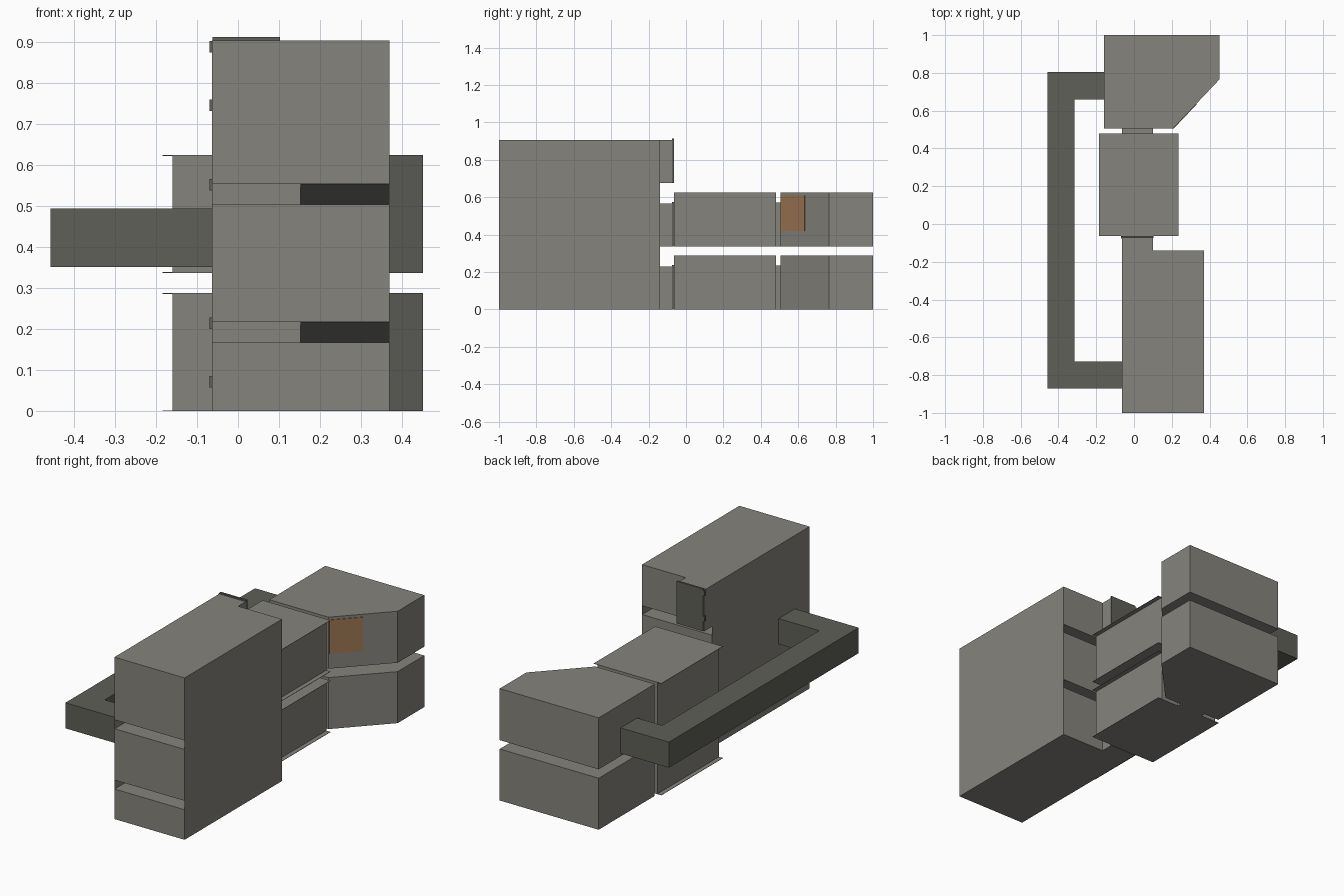
import bpy, bmesh
from mathutils import Vector

if "Cube" in bpy.data.objects:
    bpy.data.objects.remove(bpy.data.objects["Cube"])


def material(name, rgb):
    m = bpy.data.materials.new(name)
    m.diffuse_color = (*rgb, 1)
    m.use_nodes = True
    m.node_tree.nodes["Principled BSDF"].inputs["Base Color"].default_value = m.diffuse_color
    return m


GREY = material("warm_grey", (0.235, 0.23, 0.205))
DARK = material("dark_grey", (0.115, 0.115, 0.098))
RUST = material("rust_brown", (0.34, 0.185, 0.085))


def extrude(name, pts, direction, mat):
    """Solid made by pushing a flat outline along a direction."""
    bm = bmesh.new()
    face = bm.faces.new([bm.verts.new(p) for p in pts])
    res = bmesh.ops.extrude_face_region(bm, geom=[face])
    moved = [g for g in res["geom"] if isinstance(g, bmesh.types.BMVert)]
    bmesh.ops.translate(bm, verts=moved, vec=Vector(direction))
    bmesh.ops.recalc_face_normals(bm, faces=bm.faces)
    me = bpy.data.meshes.new(name)
    bm.to_mesh(me)
    bm.free()
    me.materials.append(mat)
    ob = bpy.data.objects.new(name, me)
    bpy.context.collection.objects.link(ob)
    return ob


def prism(name, outline, z0, z1, mat):
    return extrude(name, [(x, y, z0) for x, y in outline], (0, 0, z1 - z0), mat)


def box(name, x0, x1, y0, y1, z0, z1, mat):
    return prism(name, [(x0, y0), (x1, y0), (x1, y1), (x0, y1)], z0, z1, mat)


STEP = 0.3375                       # spacing of the stacked levels
F, B, TOP = -1.0, -0.14, 0.905      # tall block front, back, top


# Tall block: side profile with front and back slots, in two halves
def block_half(name, x0, x1, sloped):
    prof = [(F, 0)]
    for z in (0.168, 0.505):
        if sloped:                  # ceiling slopes down into the slot
            prof += [(F, z), (-0.4, z), (F, z + 0.05)]
        else:
            prof += [(F, z), (-0.9, z), (-0.9, z + 0.05), (F, z + 0.05)]
    prof += [(F, TOP), (B, TOP)]
    for z in (0.626, 0.288):
        prof += [(B, z + 0.049), (B - 0.1, z + 0.049), (B - 0.1, z), (B, z)]
    prof.append((B, 0))
    extrude(name, [(x0, y, z) for y, z in prof], (x1 - x0, 0, 0), GREY)


block_half("tall_block_left", -0.0625, 0.152, False)
block_half("tall_block_right", 0.152, 0.3685, True)
box("tall_block_left_wall", -0.064, -0.0625, F, B, 0, TOP, GREY)
box("tall_block_right_wall", 0.3685, 0.37, F, B, 0, TOP, GREY)

# Connecting necks with dark end panels and clips, one per level
for i in range(3):
    z = i * STEP
    box(f"neck_{i}", -0.064, 0.10, B, -0.068, z, z + 0.23, GREY)
    box(f"neck_panel_{i}", -0.062, 0.102, -0.074, -0.063, z + 0.002, z + 0.238, DARK)
    for k, dz in enumerate((0.058, 0.201)):
        box(f"neck_clip_{i}_{k}", -0.07, -0.06, -0.076, -0.063,
            z + dz, z + dz + 0.028, DARK)

# Two stacked levels of middle and rear units
rear = [(-0.16, 0.505), (0.206, 0.505), (0.452, 0.765), (0.452, 1.0), (-0.16, 1.0)]
for i in range(2):
    z0 = i * STEP
    z1 = z0 + 0.288
    box(f"middle_unit_{i}", -0.16, 0.21, -0.063, 0.48, z0 + 0.001, z1 - 0.001, GREY)
    for k, z in enumerate((z0, z1 - 0.002)):   # thin overhanging sheets
        box(f"middle_sheet_{i}_{k}", -0.184, 0.235, -0.063, 0.48, z, z + 0.002, GREY)
    box(f"rear_neck_{i}", -0.064, 0.10, 0.478, 0.507, z0, z0 + 0.235, GREY)
    prism(f"rear_unit_{i}", rear, z0, z1, GREY)

# Brown plate on the angled face of the upper rear unit
a, b = Vector((0.206, 0.505)), Vector((0.452, 0.765))
d = b - a
n = Vector((d.y, -d.x)).normalized() * 0.003
p, q = a + d * 0.01, a + d * 0.5
prism("brown_plate", [p, q, q + n, p + n], 0.42, 0.61, RUST)

# Dark bracket-shaped bar running along the left side
bar = [(-0.064, -0.87), (-0.458, -0.87), (-0.458, 0.805), (-0.16, 0.805),
       (-0.16, 0.66), (-0.315, 0.66), (-0.315, -0.727), (-0.064, -0.727)]
prism("side_bar", bar, 0.352, 0.495, DARK)
